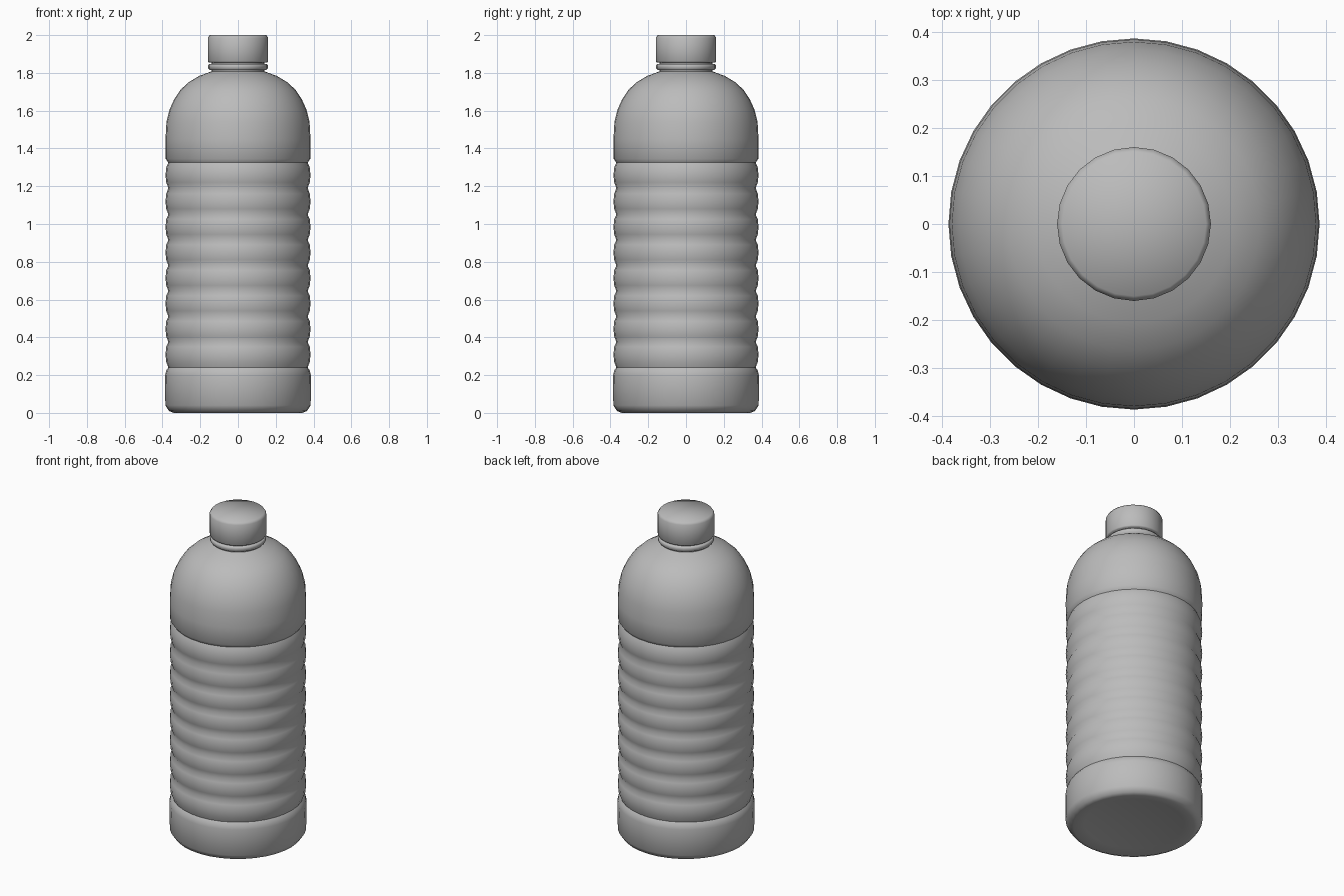
import bpy, bmesh, math

if "Cube" in bpy.data.objects:
    bpy.data.objects.remove(bpy.data.objects["Cube"])

mat = bpy.data.materials.new("plain grey")
mat.diffuse_color = (0.5, 0.5, 0.5, 1)
mat.use_nodes = True
mat.node_tree.nodes["Principled BSDF"].inputs["Base Color"].default_value = mat.diffuse_color


def lathe(name, profile, sides, angle):
    """Revolve (radius, height) points around z; radius 0 closes an end."""
    bm = bmesh.new()
    rings = []
    for r, z in profile:
        if r == 0:
            rings.append([bm.verts.new((0, 0, z))] * sides)
        else:
            rings.append([bm.verts.new((r * math.cos(math.tau * i / sides),
                                        r * math.sin(math.tau * i / sides), z))
                          for i in range(sides)])
    for a, b in zip(rings, rings[1:]):
        for i in range(sides):
            j = (i + 1) % sides
            quad = list(dict.fromkeys((a[i], a[j], b[j], b[i])))
            bm.faces.new(quad)
    bmesh.ops.recalc_face_normals(bm, faces=bm.faces)
    me = bpy.data.meshes.new(name)
    bm.to_mesh(me)
    bm.free()
    ob = bpy.data.objects.new(name, me)
    bpy.context.collection.objects.link(ob)
    me.materials.append(mat)
    bpy.ops.object.select_all(action='DESELECT')
    ob.select_set(True)
    bpy.context.view_layer.objects.active = ob
    bpy.ops.object.shade_smooth_by_angle(angle=math.radians(angle))
    return ob


# bottle body: base, ribbed label area, domed shoulder, neck stub
body = [(0, 0.025), (0.28, 0.015), (0.34, 0.0), (0.365, 0.01), (0.385, 0.04),
        (0.386, 0.2), (0.38, 0.225)]
grooves = [0.24, 0.375, 0.51, 0.645, 0.78, 0.915, 1.05, 1.19, 1.325]
for k, z in enumerate(grooves):
    body.append((0.369, z))
    if k < len(grooves) - 1:
        body += [(0.38, z + 0.03), (0.384, z + 0.068), (0.38, z + 0.11)]
body += [(0.383, 1.345), (0.384, 1.45), (0.379, 1.54), (0.363, 1.605),
         (0.338, 1.66), (0.305, 1.71), (0.262, 1.75), (0.205, 1.784),
         (0.14, 1.808), (0.14, 1.87), (0, 1.87)]
lathe("bottle_body", body, 36, 50)

# thin collar ring under the cap
lathe("neck_ring", [(0.13, 1.815), (0.15, 1.815), (0.158, 1.825),
                    (0.158, 1.84), (0.152, 1.847), (0.13, 1.847)], 24, 50)

# screw cap
lathe("cap", [(0, 1.855), (0.155, 1.855), (0.16, 1.862), (0.16, 1.985),
              (0.15, 2.0), (0, 2.0)], 24, 60)
